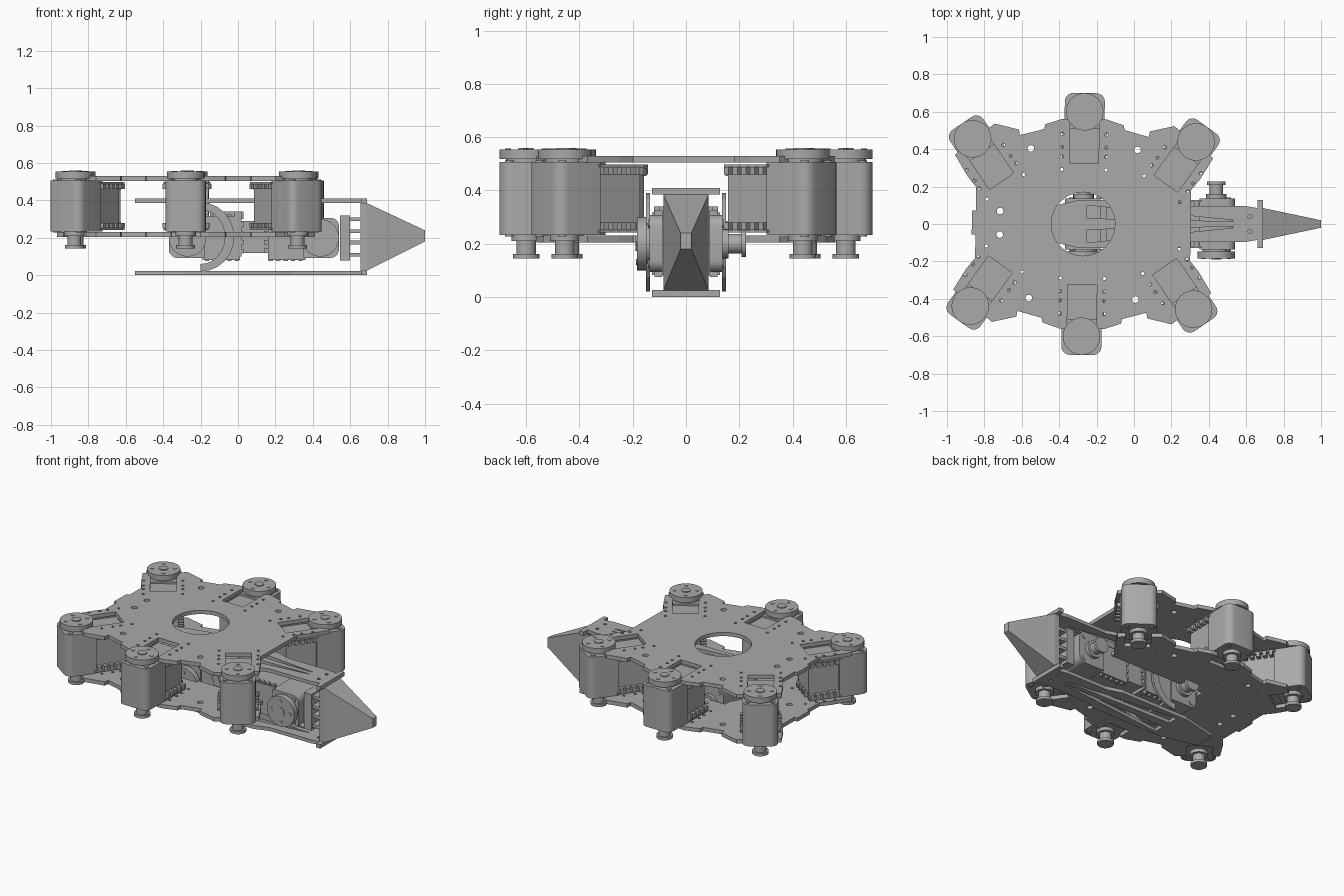
import bpy, bmesh
from math import cos, sin, pi, radians
from mathutils import Matrix, Vector

if "Cube" in bpy.data.objects:
    bpy.data.objects.remove(bpy.data.objects["Cube"])

grey = bpy.data.materials.new("machined_grey")
grey.use_nodes = True
grey.diffuse_color = (0.4, 0.4, 0.4, 1)
grey.node_tree.nodes["Principled BSDF"].inputs["Base Color"].default_value = (0.4, 0.4, 0.4, 1)


def finish(name, bm, matrix=None, smooth=False):
    bmesh.ops.recalc_face_normals(bm, faces=bm.faces)
    mesh = bpy.data.meshes.new(name)
    bm.to_mesh(mesh)
    bm.free()
    mesh.materials.append(grey)
    obj = bpy.data.objects.new(name, mesh)
    bpy.context.collection.objects.link(obj)
    if matrix:
        mesh.transform(matrix)
    if smooth:
        bpy.ops.object.select_all(action='DESELECT')
        bpy.context.view_layer.objects.active = obj
        obj.select_set(True)
        bpy.ops.object.shade_smooth_by_angle(angle=radians(35))
    return obj


def box(bm, x0, x1, y0, y1, z0, z1):
    m = Matrix.Translation(((x0 + x1) / 2, (y0 + y1) / 2, (z0 + z1) / 2))
    m = m @ Matrix.Diagonal((x1 - x0, y1 - y0, z1 - z0, 1))
    return bmesh.ops.create_cube(bm, size=1, matrix=m)["verts"]


def cyl(bm, x, y, z0, z1, r, sides=24):
    bmesh.ops.create_cone(bm, cap_ends=True, segments=sides, radius1=r, radius2=r, depth=z1 - z0,
                          matrix=Matrix.Translation((x, y, (z0 + z1) / 2)))


def prism(bm, pts, z0, z1):
    face = bm.faces.new([bm.verts.new((x, y, z0)) for x, y in pts])
    up = bmesh.ops.extrude_face_region(bm, geom=[face])["geom"]
    bmesh.ops.translate(bm, vec=(0, 0, z1 - z0), verts=[v for v in up if isinstance(v, bmesh.types.BMVert)])


def cut(obj, bm):
    cutter = finish("cutter", bm)
    cutter.hide_render = True
    mod = obj.modifiers.new("cut", 'BOOLEAN')
    mod.operation, mod.object, mod.solver = 'DIFFERENCE', cutter, 'EXACT'
    bpy.ops.object.select_all(action='DESELECT')
    bpy.context.view_layer.objects.active = obj
    obj.select_set(True)
    bpy.ops.object.modifier_apply(modifier=mod.name)
    bpy.data.objects.remove(cutter)


# Actuator: turning axis on local z, outer end towards local +x
def actuator(name, matrix):
    bm = bmesh.new()
    # Rounded outer case
    verts = box(bm, -0.09, 0.1, -0.107, 0.107, -0.137, 0.137)
    corners = [e for e in bm.edges if all(v.co.x > 0 for v in e.verts)
               and abs(e.verts[0].co.z - e.verts[1].co.z) > 0.1]
    bmesh.ops.bevel(bm, geom=corners, offset=0.045, segments=5, affect='EDGES', profile=0.5)
    # Narrower rear case with rows of mounting lugs
    box(bm, -0.28, -0.08, -0.092, 0.092, -0.125, 0.125)
    for s in (-1, 1):
        for h in (-1, 1):
            z0, z1 = sorted((h * 0.128, h * 0.118))
            box(bm, -0.28, -0.08, s * 0.1 - 0.018, s * 0.1 + 0.018, z0, z1)
            z0, z1 = sorted((h * 0.118, h * 0.09))
            for i in range(5):
                x = -0.265 + i * 0.04
                box(bm, x - 0.011, x + 0.011, s * 0.104 - 0.02, s * 0.104 + 0.02, z0, z1)
            cyl(bm, 0.062, s * 0.075, h * 0.137 - 0.005, h * 0.137 + 0.005, 0.016, 12)
    for i in range(4):
        y = -0.07 + i * 0.047
        box(bm, -0.3, -0.27, y - 0.012, y + 0.012, -0.115, -0.085)
        box(bm, -0.3, -0.27, y - 0.012, y + 0.012, 0.085, 0.115)
    # Driven disc with screws
    cyl(bm, 0, 0, 0.13, 0.15, 0.075, 32)
    cyl(bm, 0, 0, 0.148, 0.184, 0.1, 40)
    cyl(bm, 0, 0, 0.18, 0.189, 0.028)
    for i in range(4):
        a = i * pi / 2
        cyl(bm, 0.068 * cos(a), 0.068 * sin(a), 0.18, 0.187, 0.011, 10)
    # Idler axle and flange
    cyl(bm, 0, 0, -0.16, -0.13, 0.055)
    cyl(bm, 0, 0, -0.21, -0.15, 0.037)
    cyl(bm, 0, 0, -0.226, -0.208, 0.05)
    return finish(name, bm, matrix, smooth=True)


body = Matrix.Translation((-0.272, 0, 0)) @ Matrix.Rotation(radians(-0.8), 4, 'Z')
legs = [("right_front", 0.597, -0.447, -55), ("right_middle", 0, -0.6, -90), ("right_back", -0.597, -0.447, -125),
        ("left_front", 0.597, 0.447, 55), ("left_middle", 0, 0.6, 90), ("left_back", -0.597, 0.447, 125)]
leg_frames = [(n, Matrix.Translation((x, y, 0)) @ Matrix.Rotation(radians(a), 4, 'Z')) for n, x, y, a in legs]
for n, frame in leg_frames:
    actuator(n + "_leg_actuator", body @ Matrix.Translation((0, 0, 0.37)) @ frame)

# Deck outline: one quarter mirrored to all four, with a tab at the back
quarter = [(0.12, 0.56), (0.21, 0.53), (0.215, 0.505), (0.345, 0.47), (0.35, 0.5), (0.48, 0.53),
           (0.53, 0.49), (0.66, 0.39), (0.69, 0.36), (0.62, 0.245), (0.575, 0.19), (0.575, 0.065)]
outline = (quarter + [(x, -y) for x, y in reversed(quarter)] + [(-x, -y) for x, y in quarter]
           + [(-0.595, -0.065), (-0.595, 0.065)] + [(-x, y) for x, y in reversed(quarter)])


def deck(name, z0, z1, slot_end, open_front):
    bm = bmesh.new()
    prism(bm, outline, z0, z1)
    obj = finish(name, bm)
    lo, hi = z0 - 0.05, z1 + 0.05
    cuts = bmesh.new()
    cyl(cuts, 0, 0, lo, hi, 0.17, 48)
    for x in (-0.285, 0.285):
        for y in (-0.4, 0.4):
            cyl(cuts, x, y, lo, hi, 0.018, 12)
    for y in (-0.063, 0.063):
        cyl(cuts, -0.445, y, lo, hi, 0.018, 12)
    # Leg slots and screw holes around them
    for n, frame in leg_frames:
        part = bmesh.new()
        box(part, slot_end, 0.3, -0.078, 0.078, lo, hi)
        for s in (-1, 1):
            for x in (-0.31, -0.24, -0.19, -0.12):
                cyl(part, x, s * 0.118, lo, hi, 0.009, 8)
        temp = bpy.data.meshes.new("temp")
        part.to_mesh(temp)
        part.free()
        temp.transform(frame)
        cuts.from_mesh(temp)
        bpy.data.meshes.remove(temp)
    cut(obj, cuts)
    if open_front:
        slot = bmesh.new()
        box(slot, -0.13, 0.9, -0.16, 0.16, lo, hi)
        cut(obj, slot)
    obj.data.transform(body)


deck("top_deck", 0.505, 0.53, -0.275, False)
deck("bottom_deck", 0.205, 0.23, -0.13, True)

# Central actuators, lying with their axes across the body
lying = Matrix.Rotation(radians(90), 4, 'X')
actuator("neck_actuator", Matrix.Translation((0.44, 0, 0.2)) @ lying)
actuator("base_actuator", Matrix.Translation((-0.27, 0, 0.2)) @ lying @ Matrix.Rotation(pi, 4, 'Z'))

# Link between the two central actuators
bm = bmesh.new()
box(bm, 0.01, 0.16, -0.1, 0.1, 0.12, 0.29)
box(bm, -0.15, 0.03, -0.1, 0.1, 0.3, 0.34)
box(bm, -0.02, 0.02, -0.12, 0.12, 0.1, 0.34)
finish("actuator_link", bm)

# Curved side brackets joining the two jaws
arc = [radians(-90 + 15 * i) for i in range(13)]
for side, y in (("right", -0.15), ("left", 0.135)):
    bm = bmesh.new()
    prism(bm, [(-0.2 + 0.18 * cos(a), 0.205 + 0.185 * sin(a)) for a in arc]
          + [(-0.2 + 0.13 * cos(a), 0.205 + 0.145 * sin(a)) for a in reversed(arc)], -y - 0.015, -y)
    finish(side + "_curved_bracket", bm, lying)

# Long jaw plates with tapered slots
half = [(-0.55, 0.07), (-0.3, 0.127), (0.2, 0.127), (0.3, 0.095), (0.6, 0.095), (0.66, 0.085), (0.69, 0.075)]
for name, z0, z1 in (("lower_jaw", 0, 0.023), ("upper_jaw", 0.387, 0.41)):
    bm = bmesh.new()
    prism(bm, half + [(x, -y) for x, y in reversed(half)], z0, z1)
    jaw = finish(name, bm)
    cuts = bmesh.new()
    for s in (-1, 1):
        prism(cuts, [(-0.25, s * 0.03), (-0.25, s * 0.1), (0.53, s * 0.02), (0.53, s * 0.014)], z0 - 0.05, z1 + 0.05)
    for y in (-0.04, 0.04):
        cyl(cuts, 0.62, y, z0 - 0.05, z1 + 0.05, 0.011, 10)
    cut(jaw, cuts)

# Head: mounting plate, bracket and tapered nose
bm = bmesh.new()
box(bm, 0.655, 0.69, -0.085, 0.085, 0.01, 0.4)
box(bm, 0.66, 0.69, -0.127, 0.127, 0, 0.026)
box(bm, 0.66, 0.69, -0.127, 0.127, 0.384, 0.41)
finish("head_plate", bm)

bm = bmesh.new()
box(bm, 0.545, 0.6, -0.09, 0.09, 0.08, 0.32)
for z in (0.1, 0.165, 0.225, 0.29):
    box(bm, 0.59, 0.66, -0.08, 0.08, z, z + 0.02)
finish("head_bracket", bm)

bm = bmesh.new()
for v in box(bm, 0.69, 1.0, -0.085, 0.085, 0.025, 0.385):
    if v.co.x > 0.9:
        v.co = Vector((1.0, 0.02 if v.co.y > 0 else -0.02, 0.24 if v.co.z > 0.2 else 0.18))
finish("nose", bm)
